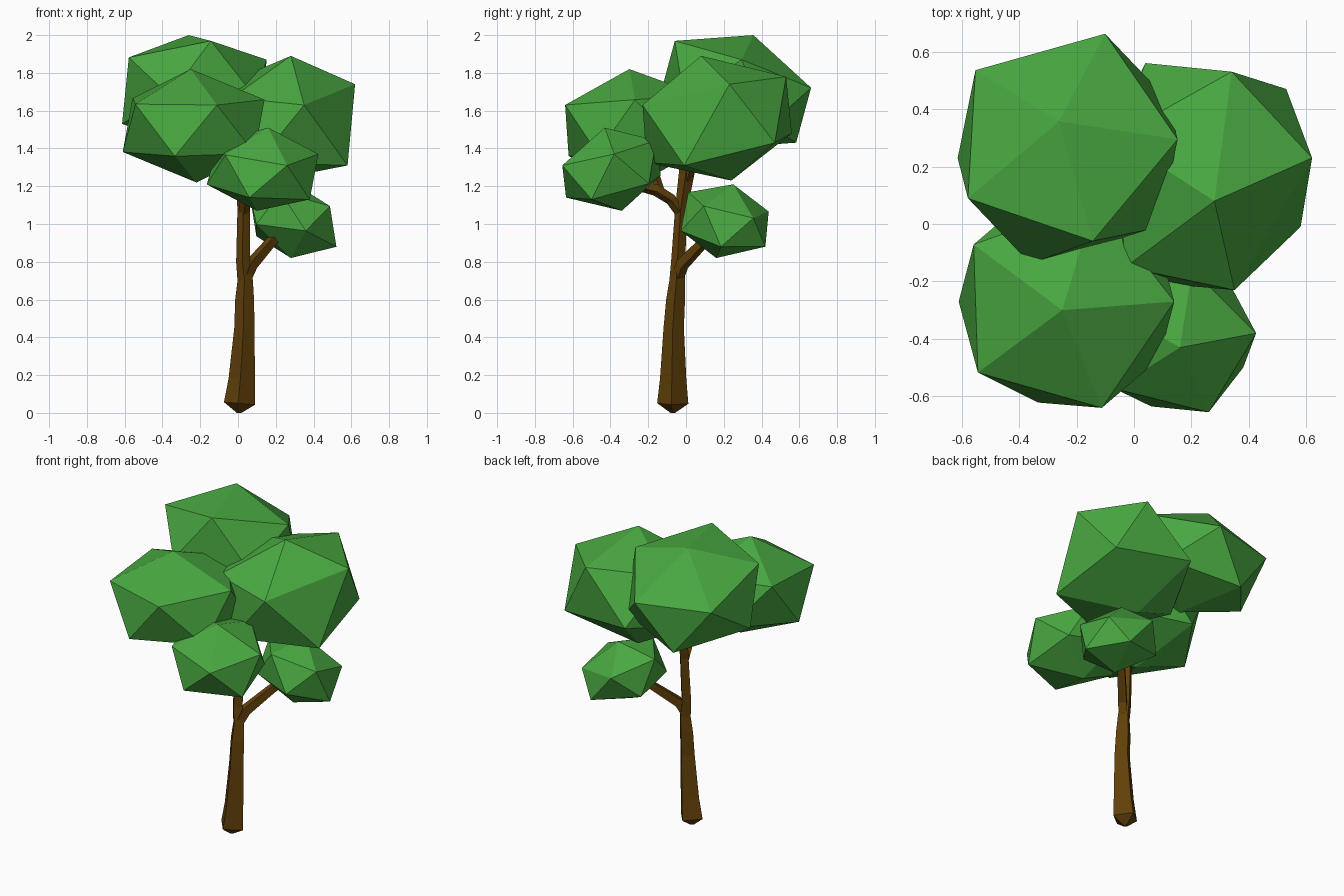
import bpy, bmesh, math
from mathutils import Vector, Matrix

if "Cube" in bpy.data.objects:
    bpy.data.objects.remove(bpy.data.objects["Cube"])


def material(name, rgb):
    m = bpy.data.materials.new(name)
    m.diffuse_color = (*rgb, 1.0)
    m.use_nodes = True
    m.node_tree.nodes["Principled BSDF"].inputs["Base Color"].default_value = m.diffuse_color
    return m


LEAF = material("leaf green", (0.066, 0.39, 0.052))
BARK = material("bark brown", (0.122, 0.052, 0.003))


def add_object(name, bm, mat):
    bmesh.ops.recalc_face_normals(bm, faces=bm.faces)
    mesh = bpy.data.meshes.new(name)
    bm.to_mesh(mesh)
    bm.free()
    mesh.materials.append(mat)
    bpy.context.collection.objects.link(bpy.data.objects.new(name, mesh))


def foliage(name, centre, x_axis, y_axis, z_axis, pulls=()):
    """Low-poly leaf clump: a 20-sided ball squashed and tilted along three half-axes.
    Each pull drags the nearest corner to a point, for an uneven outline."""
    bm = bmesh.new()
    bmesh.ops.create_icosphere(bm, subdivisions=1, radius=1.0)
    shape = Matrix((x_axis, y_axis, z_axis)).transposed().to_4x4()
    bm.transform(Matrix.Translation(centre) @ shape)
    for pull in pulls:
        target = Vector(pull)
        min(bm.verts, key=lambda v: (v.co - target).length).co = target
    add_object(name, bm, LEAF)


def limb(name, path, sides=4, twist=0.0):
    """Tapered faceted tube through (x, y, z, radius) points, closed at both ends."""
    bm = bmesh.new()
    pts = [Vector(p[:3]) for p in path]
    rings = []
    for i, p in enumerate(pts):
        along = pts[min(i + 1, len(pts) - 1)] - pts[max(i - 1, 0)]
        turn = Vector((0, 0, 1)).rotation_difference(along.normalized())
        ring = []
        for k in range(sides):
            a = math.tau * k / sides + twist
            offset = Vector((math.cos(a), math.sin(a), 0)) * path[i][3]
            ring.append(bm.verts.new(p + turn @ offset))
        rings.append(ring)
    for low, high in zip(rings, rings[1:]):
        for k in range(sides):
            n = (k + 1) % sides
            bm.faces.new((low[k], low[n], high[n], high[k]))
    bm.faces.new(rings[0][::-1])
    bm.faces.new(rings[-1])
    add_object(name, bm, BARK)


# Four-sided trunk with a blunt pointed foot, leaning back into the crown
limb("trunk", [
    (0.005, -0.07, 0.0, 0.012), (0.008, -0.07, 0.05, 0.083), (0.02, -0.068, 0.18, 0.07),
    (0.034, -0.065, 0.45, 0.054), (0.035, -0.055, 0.60, 0.05), (0.038, -0.047, 0.70, 0.041),
    (0.027, -0.042, 0.80, 0.037), (0.03, -0.025, 1.08, 0.033), (0.025, 0.005, 1.28, 0.042),
    (0.0, 0.04, 1.42, 0.035), (-0.12, 0.15, 1.56, 0.025)], twist=-0.1)

# Branches reaching into the leaf clumps
limb("low_branch", [
    (0.035, -0.05, 0.70, 0.032), (0.07, -0.02, 0.785, 0.036),
    (0.17, 0.09, 0.90, 0.03), (0.27, 0.18, 1.0, 0.025)])
limb("front_branch", [
    (0.03, -0.03, 1.06, 0.028), (0.04, -0.08, 1.13, 0.03),
    (0.06, -0.16, 1.18, 0.032), (0.12, -0.33, 1.22, 0.022)])
limb("left_branch", [
    (0.05, -0.13, 1.16, 0.022), (0.0, -0.16, 1.24, 0.026), (-0.12, -0.2, 1.40, 0.02)])
limb("right_branch", [
    (0.03, 0.0, 1.22, 0.026), (0.07, 0.03, 1.32, 0.026), (0.18, 0.12, 1.48, 0.02)])

# Leaf clumps
foliage("back_left_foliage", (-0.231, 0.262, 1.70),
        (0.443, -0.011, 0.04), (0.025, 0.424, -0.146), (-0.03, 0.095, 0.30))
foliage("front_left_foliage", (-0.235, -0.27, 1.52),
        (0.427, 0.015, 0.005), (-0.014, 0.424, 0.03), (-0.015, -0.03, 0.30))
foliage("right_foliage", (0.225, 0.16, 1.56),
        (0.418, 0.079, 0.02), (-0.023, 0.449, 0.095), (0.055, -0.08, 0.33),
        [(0.58, -0.01, 1.31), (0.53, 0.47, 1.43), (0.35, -0.23, 1.63), (0.62, 0.23, 1.74),
         (0.34, 0.53, 1.78), (-0.03, -0.15, 1.67), (0.04, 0.56, 1.48)])
foliage("front_right_foliage", (0.13, -0.385, 1.29),
        (0.315, 0.028, -0.02), (-0.033, 0.281, 0.07), (0.03, -0.045, 0.22),
        [(0.26, -0.655, 1.31), (0.06, -0.635, 1.14), (0.38, -0.50, 1.13)])
foliage("low_foliage", (0.292, 0.205, 1.015),
        (-0.262, 0.0, 0.054), (0.0, -0.25, 0.06), (0.012, 0.045, 0.195),
        [(0.38, 0.42, 0.88)])
